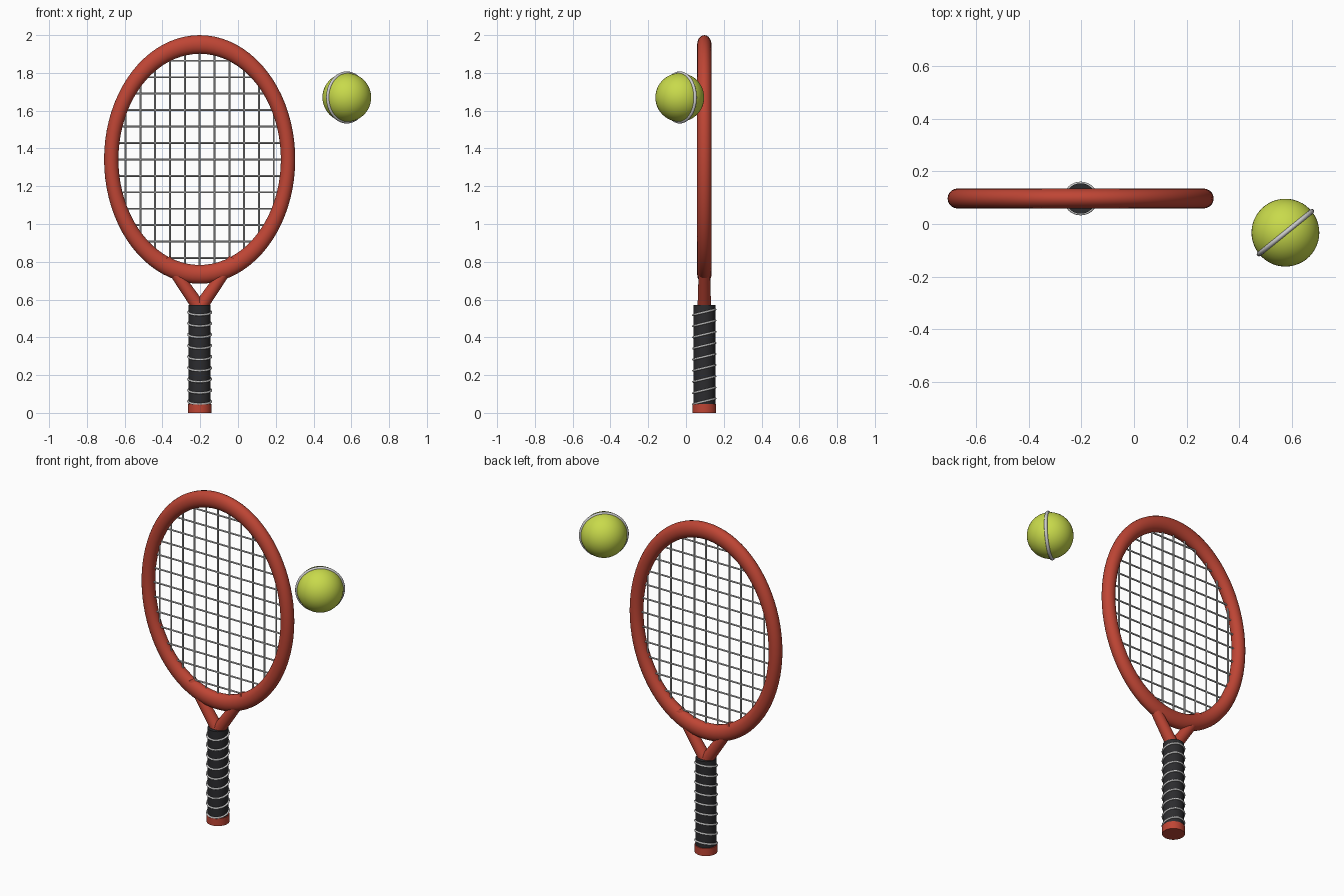
import bpy
from math import radians, sqrt
from mathutils import Vector

if "Cube" in bpy.data.objects:
    bpy.data.objects.remove(bpy.data.objects["Cube"])

X, Y = -0.203, 0.097             # racket axis
HEAD_Z, HEAD_R, TUBE, STRETCH = 1.342, 0.468, 0.038, 1.30


def material(name, rgb):
    m = bpy.data.materials.new(name)
    m.diffuse_color = (*rgb, 1)
    m.use_nodes = True
    m.node_tree.nodes["Principled BSDF"].inputs["Base Color"].default_value = m.diffuse_color
    return m


red = material("red", (0.52, 0.06, 0.035))
black = material("black", (0.025, 0.025, 0.028))
pale = material("pale", (0.75, 0.75, 0.73))
lime = material("lime", (0.58, 0.70, 0.07))


def finish(name, mat=None):
    ob = bpy.context.object
    ob.name = name
    bpy.ops.object.shade_smooth_by_angle(angle=radians(40))
    if mat:
        ob.data.materials.append(mat)
    return ob


def torus(name, loc, rot, major, minor, mat, segs=48, sides=10):
    bpy.ops.mesh.primitive_torus_add(location=loc, rotation=rot, major_radius=major,
                                     minor_radius=minor, major_segments=segs,
                                     minor_segments=sides)
    return finish(name, mat)


def rod(name, a, b, r1, r2, mat=None, sides=32):
    a, b = Vector(a), Vector(b)
    d = b - a
    bpy.ops.mesh.primitive_cone_add(vertices=sides, radius1=r1, radius2=r2,
                                    depth=d.length, location=(a + b) / 2,
                                    rotation=d.to_track_quat('Z', 'Y').to_euler())
    return finish(name, mat)


# oval head frame
head = torus("head_frame", (X, Y, HEAD_Z), (radians(90), 0, 0),
             HEAD_R, TUBE, red, 80, 20)
head.scale.y = STRETCH

# strings, each cut to the oval
for i in range(-5, 6):
    dx = i * 0.0785
    h = HEAD_R * STRETCH * sqrt(1 - (dx / HEAD_R) ** 2)
    rod("main_string", (X + dx, Y, HEAD_Z - h), (X + dx, Y, HEAD_Z + h),
        0.005, 0.005, sides=8)
for i in range(-6, 7):
    dz = i * 0.087
    w = HEAD_R * sqrt(1 - (dz / (HEAD_R * STRETCH)) ** 2)
    rod("cross_string", (X - w, Y, HEAD_Z + dz), (X + w, Y, HEAD_Z + dz),
        0.005, 0.005, sides=8)

# throat arms
for s in (-1, 1):
    rod("throat_arm", (X, Y, 0.555), (X + s * 0.18, Y, 0.815), 0.036, 0.028, red)

# handle, butt cap and tilted grip bands
rod("handle", (X, Y, 0.03), (X, Y, 0.572), 0.058, 0.058, black)
rod("butt_cap", (X, Y, 0), (X, Y, 0.046), 0.063, 0.063, red)
for i in range(9):
    torus("grip_band", (X, Y, 0.061 + i * 0.059), (radians(14), 0, 0),
          0.0605, 0.0055, pale)

# ball with its seam ring
BALL = (0.576, -0.033, 1.67)
bpy.ops.mesh.primitive_uv_sphere_add(segments=48, ring_count=24, radius=0.129, location=BALL)
finish("ball", lime)
torus("ball_seam", BALL, (radians(90), 0, radians(39)), 0.129, 0.009, pale, 64, 12)
